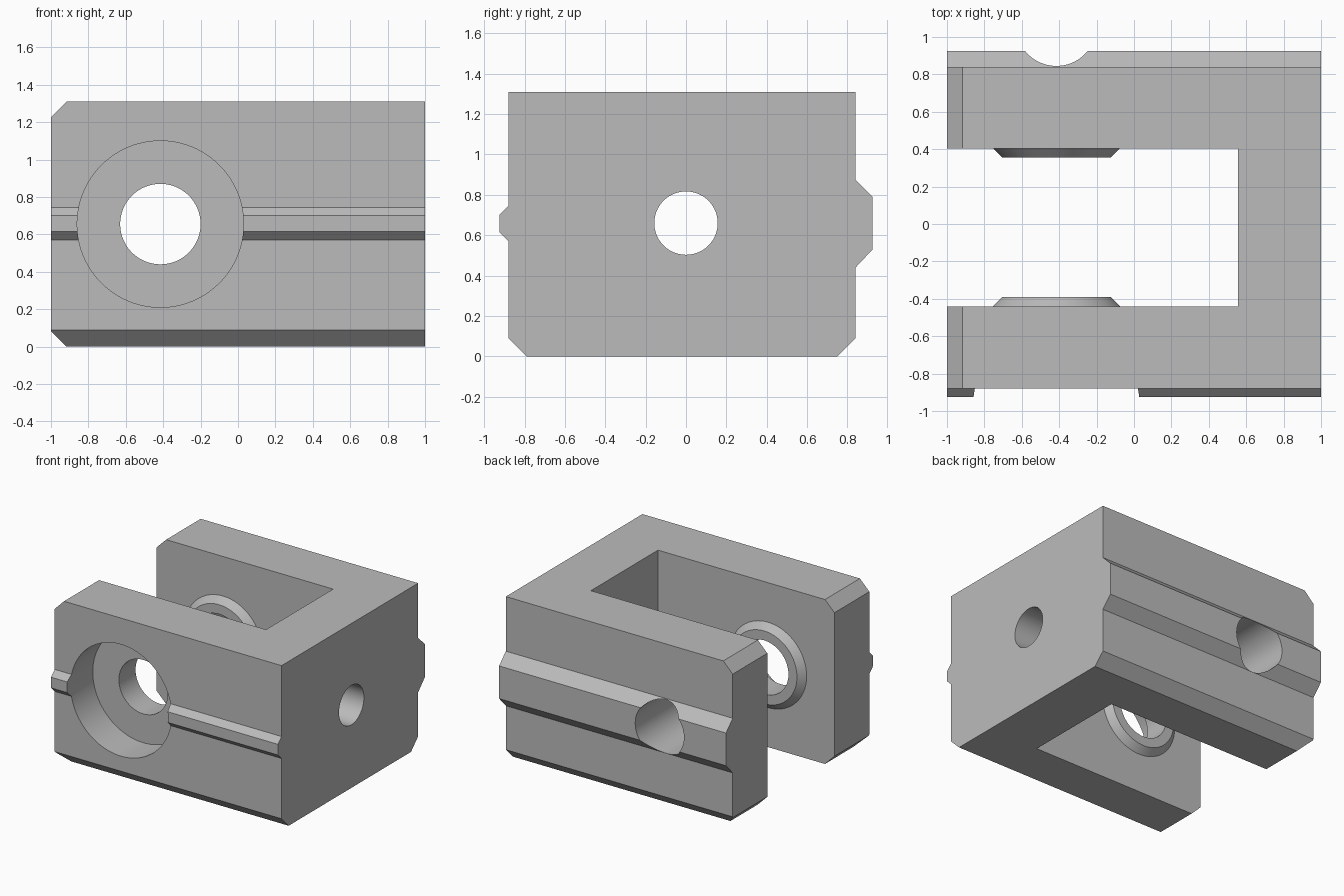
import bpy, bmesh, math
from mathutils import Matrix, Vector

cube = bpy.data.objects.get("Cube")
if cube:
    bpy.data.objects.remove(cube, do_unlink=True)

grey = bpy.data.materials.new("machined grey")
grey.use_nodes = True
grey.diffuse_color = (0.5, 0.5, 0.5, 1)
grey.node_tree.nodes["Principled BSDF"].inputs["Base Color"].default_value = (0.5, 0.5, 0.5, 1)

BORE_X, BORE_Z = -0.415, 0.655
FRONT, BACK, HEIGHT = -0.88, 0.84, 1.31


def finish(name, bm):
    bmesh.ops.recalc_face_normals(bm, faces=bm.faces)
    mesh = bpy.data.meshes.new(name)
    bm.to_mesh(mesh)
    bm.free()
    mesh.materials.append(grey)
    obj = bpy.data.objects.new(name, mesh)
    bpy.context.collection.objects.link(obj)
    return obj


def prism(name, points, offset):
    """Extrude a closed outline along an offset vector."""
    bm = bmesh.new()
    face = bm.faces.new([bm.verts.new(p) for p in points])
    new = bmesh.ops.extrude_face_region(bm, geom=[face])["geom"]
    moved = [v for v in new if isinstance(v, bmesh.types.BMVert)]
    bmesh.ops.translate(bm, verts=moved, vec=offset)
    return finish(name, bm)


def cylinder(name, start, end, r1, r2=None):
    """Round solid from start to end, tapered if r2 is given."""
    a, b = Vector(start), Vector(end)
    turn = (b - a).to_track_quat("Z", "Y").to_matrix().to_4x4()
    bm = bmesh.new()
    bmesh.ops.create_cone(bm, cap_ends=True, segments=96, radius1=r1,
                          radius2=r1 if r2 is None else r2, depth=(b - a).length,
                          matrix=Matrix.Translation((a + b) / 2) @ turn)
    return finish(name, bm)


def combine(target, tool, operation):
    mod = target.modifiers.new(operation.lower(), "BOOLEAN")
    mod.operation, mod.object, mod.solver = operation, tool, "EXACT"
    bpy.context.view_layer.objects.active = target
    bpy.ops.object.modifier_apply(modifier=mod.name)
    bpy.data.objects.remove(tool, do_unlink=True)


# Body section with lower chamfers and a guide ridge on each side
section = [(-0.79, 0), (0.75, 0), (BACK, 0.09),
           (BACK, 0.44), (0.925, 0.53), (0.925, 0.79), (BACK, 0.875),
           (BACK, HEIGHT), (FRONT, HEIGHT),
           (FRONT, 0.745), (-0.925, 0.70), (-0.925, 0.615), (FRONT, 0.57), (FRONT, 0.09)]
body = prism("clevis_body", [(-1, y, z) for y, z in section], (2, 0, 0))

# Chamfers on the open end
c = 0.083
side = [(-1, c), (-1 + c, 0), (1.1, 0), (1.1, HEIGHT), (-1 + c, HEIGHT), (-1, HEIGHT - c)]
combine(body, prism("end_trim", [(x, -1.2, z) for x, z in side], (0, 2.4, 0)), "INTERSECT")

# Slot between the two arms
slot = [(-1.2, -0.44), (0.555, -0.44), (0.555, 0.405), (-1.2, 0.405)]
combine(body, prism("slot_cutter", [(x, y, -0.2) for x, y in slot], (0, 0, 1.8)), "DIFFERENCE")

# Tapered bosses on the inner faces, sunk slightly into the arms
for wall, way in ((-0.44, 1), (0.405, -1)):
    boss = cylinder("boss", (BORE_X, wall - way * 0.01, BORE_Z),
                    (BORE_X, wall + way * 0.05, BORE_Z), 0.35, 0.29)
    combine(body, boss, "UNION")

# Cross bore, front counterbore and shank hole
for name, start, end, radius in (
        ("cross_bore", (BORE_X, -1.2, BORE_Z), (BORE_X, 1.2, BORE_Z), 0.215),
        ("counterbore", (BORE_X, -1.2, BORE_Z), (BORE_X, -0.60, BORE_Z), 0.445),
        ("shank_hole", (0.3, 0, 0.66), (1.2, 0, 0.66), 0.157)):
    combine(body, cylinder(name, start, end, radius), "DIFFERENCE")

bpy.ops.object.select_all(action="DESELECT")
body.select_set(True)
bpy.context.view_layer.objects.active = body
bpy.ops.object.shade_smooth_by_angle(angle=math.radians(25))
